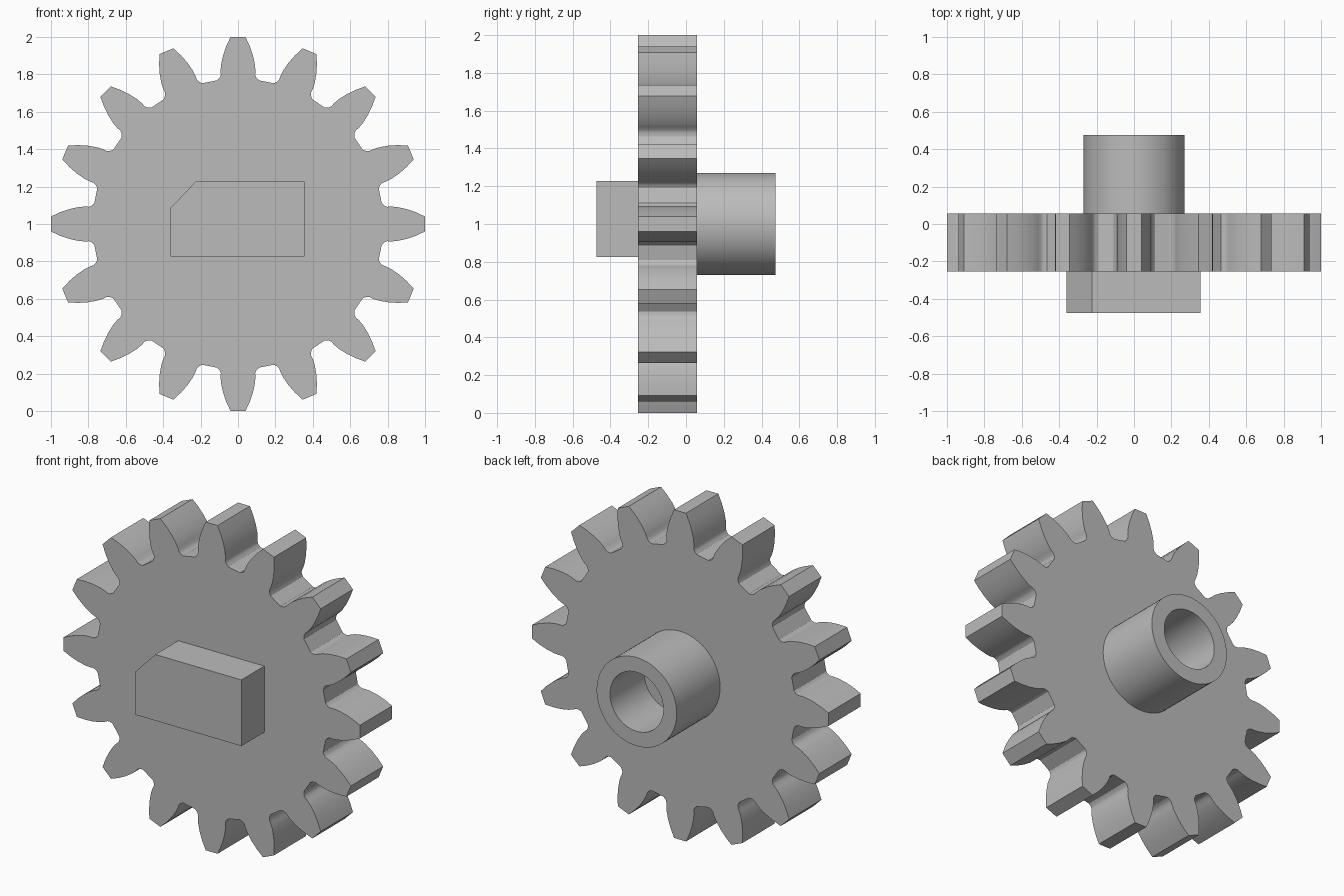
import bpy, bmesh
from math import cos, sin, tau, radians
from mathutils import Matrix

cube = bpy.data.objects.get("Cube")
if cube:
    bpy.data.objects.remove(cube, do_unlink=True)

TEETH = 16
CENTRE_Z = 1.0
FRONT, BACK = -0.254, 0.057      # faces of the gear disc
BLOCK_FRONT, HUB_BACK = -0.475, 0.475

grey = bpy.data.materials.new("plain grey")
grey.use_nodes = True
colour = (0.5, 0.5, 0.5, 1)
grey.diffuse_color = colour
grey.node_tree.nodes["Principled BSDF"].inputs["Base Color"].default_value = colour


def finish(name, bm, angle=30):
    """Turn a bmesh into a smooth-by-angle grey object."""
    bmesh.ops.recalc_face_normals(bm, faces=bm.faces)
    mesh = bpy.data.meshes.new(name)
    bm.to_mesh(mesh)
    bm.free()
    mesh.materials.append(grey)
    obj = bpy.data.objects.new(name, mesh)
    bpy.context.collection.objects.link(obj)
    obj.location.z = CENTRE_Z
    bpy.ops.object.select_all(action="DESELECT")
    obj.select_set(True)
    bpy.context.view_layer.objects.active = obj
    bpy.ops.object.shade_smooth_by_angle(angle=radians(angle))
    return obj


def prism(name, outline, y0, y1):
    """Extrude an (x, z) outline from y0 to y1."""
    bm = bmesh.new()
    face = bm.faces.new([bm.verts.new((x, y0, z)) for x, z in outline])
    moved = bmesh.ops.extrude_face_region(bm, geom=[face], use_keep_orig=True)
    verts = [v for v in moved["geom"] if isinstance(v, bmesh.types.BMVert)]
    bmesh.ops.translate(bm, verts=verts, vec=(0, y1 - y0, 0))
    return finish(name, bm)


# Gear disc: one half tooth, mirrored and repeated round the rim
flank = [(0.04, 1.0), (0.063, 0.95), (0.08, 0.90), (0.091, 0.85),
         (0.093, 0.82), (0.092, 0.797), (0.098, 0.782), (0.112, 0.768)]
tooth = [(-x, z) for x, z in reversed(flank)] + flank
outline = []
for i in range(TEETH):
    a = tau * i / TEETH
    outline += [(x * cos(a) + z * sin(a), z * cos(a) - x * sin(a)) for x, z in tooth]
prism("gear_disc", outline, FRONT, BACK)

# Front block with one clipped upper corner
prism("front_block",
      [(-0.362, -0.175), (0.355, -0.175), (0.355, 0.228), (-0.225, 0.228), (-0.362, 0.085)],
      BLOCK_FRONT, FRONT)

# Rear hub: turned profile (radius, y) with a blind bore
profile = [(0, BACK), (0.27, BACK), (0.27, HUB_BACK), (0.18, HUB_BACK), (0.18, 0.145), (0, 0.145)]
bm = bmesh.new()
verts = [bm.verts.new((r, y, 0)) for r, y in profile]
edges = [bm.edges.new(pair) for pair in zip(verts, verts[1:])]
bmesh.ops.spin(bm, geom=verts + edges, cent=(0, 0, 0), axis=(0, 1, 0),
               angle=tau, steps=64, use_merge=True)
bmesh.ops.remove_doubles(bm, verts=bm.verts, dist=0.0001)
finish("rear_hub", bm)
